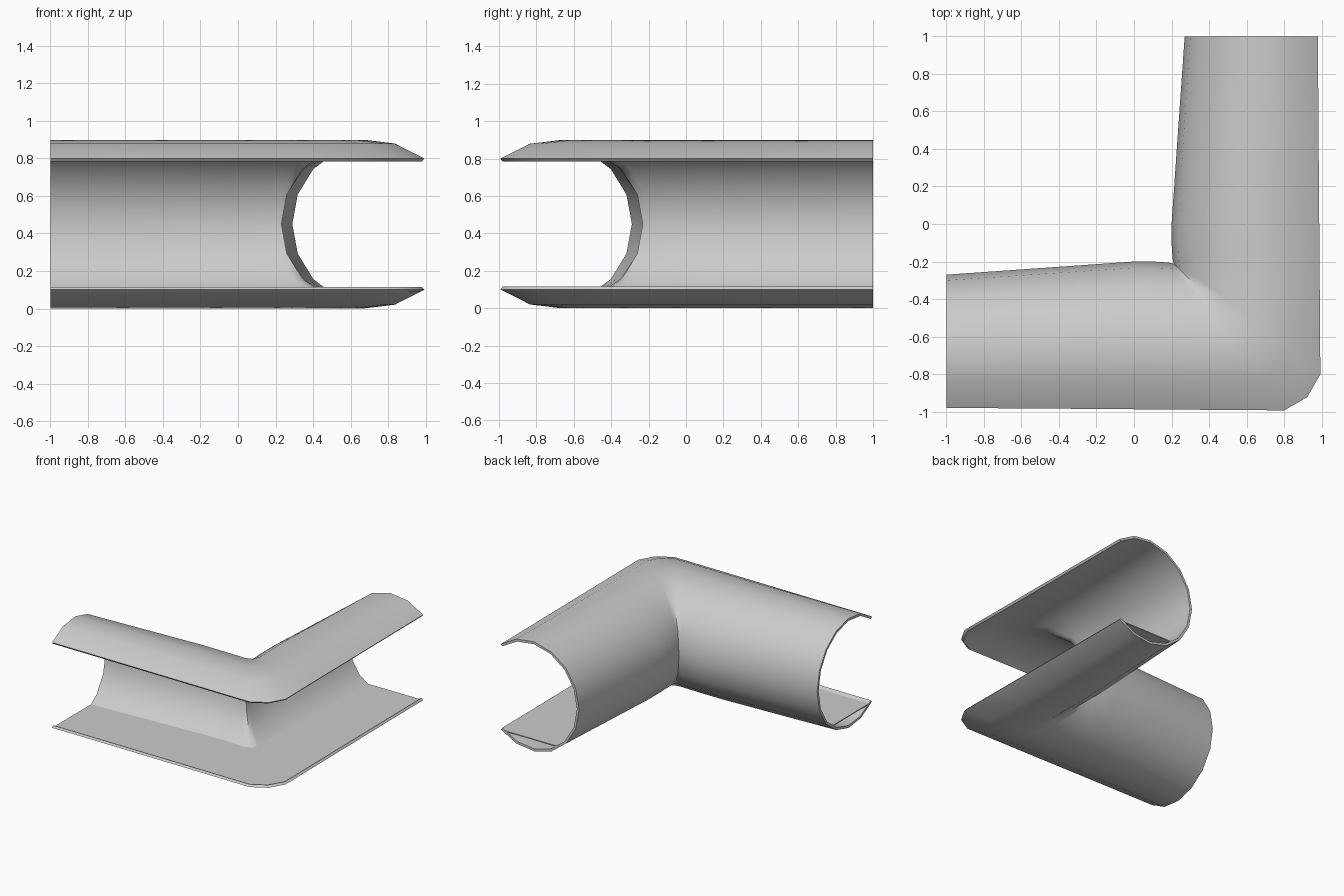
import bpy, math

if "Cube" in bpy.data.objects:
    bpy.data.objects.remove(bpy.data.objects["Cube"])

# stations along the elbow: (lip point, wall point); second half mirrors across the diagonal
half = [((-1, -.98), (-1, -.27)), ((-.5, -.983), (-.5, -.235)), ((0, -.987), (0, -.2)),
        ((.4, -.99), (.1, -.2)), ((.8, -.993), (.18, -.205))]
corner = [((.935, -.91), (.21, -.215))]


def mirrored(p):
    return (-p[1], -p[0])


stations = half + corner + [(mirrored(a), mirrored(b)) for a, b in reversed(half)]
stations[5] = ((.923, -.923), (.212, -.212))

R, T, SPAN, N = .45, .02, math.radians(129), 12
COS = -math.cos(SPAN)


def arc(r):
    """Open circular profile as (fraction from lip to wall, height)."""
    pts = []
    for i in range(N + 1):
        a = -SPAN + 2 * SPAN * i / N
        pts.append(((COS * R + r * math.cos(a)) / (COS * R + R), .45 + r * math.sin(a)))
    return pts


def loft(name, profile, cap_pairs):
    """Sweep a closed profile through all stations and cap both ends."""
    n = len(profile)
    verts, faces = [], []
    for lip, wall in stations:
        for f, z in profile:
            verts.append((lip[0] + f * (wall[0] - lip[0]),
                          lip[1] + f * (wall[1] - lip[1]), z))
    for s in range(len(stations) - 1):
        for i in range(n):
            j = (i + 1) % n
            faces.append((s * n + i, s * n + j, (s + 1) * n + j, (s + 1) * n + i))
    end = (len(stations) - 1) * n
    for i in range(cap_pairs):
        q = (i, n - 1 - i, n - 2 - i, i + 1)
        faces.append(q)
        faces.append(tuple(end + k for k in reversed(q)))
    mesh = bpy.data.meshes.new(name)
    mesh.from_pydata(verts, [], faces)
    mesh.update()
    ob = bpy.data.objects.new(name, mesh)
    bpy.context.collection.objects.link(ob)
    bpy.ops.object.select_all(action='DESELECT')
    ob.select_set(True)
    bpy.context.view_layer.objects.active = ob
    bpy.ops.object.mode_set(mode='EDIT')
    bpy.ops.mesh.select_all(action='SELECT')
    bpy.ops.mesh.normals_make_consistent(inside=False)
    bpy.ops.object.mode_set(mode='OBJECT')
    bpy.ops.object.shade_smooth_by_angle(angle=math.radians(35))
    return ob


# thin tube shell, open along the outer side
loft("elbow_shell", arc(R) + arc(R - T)[::-1], N)

# flat floor inside the tube
loft("floor_plate", [(.01, .1), (.735, .1), (.725, .092), (.02, .092)], 1)
